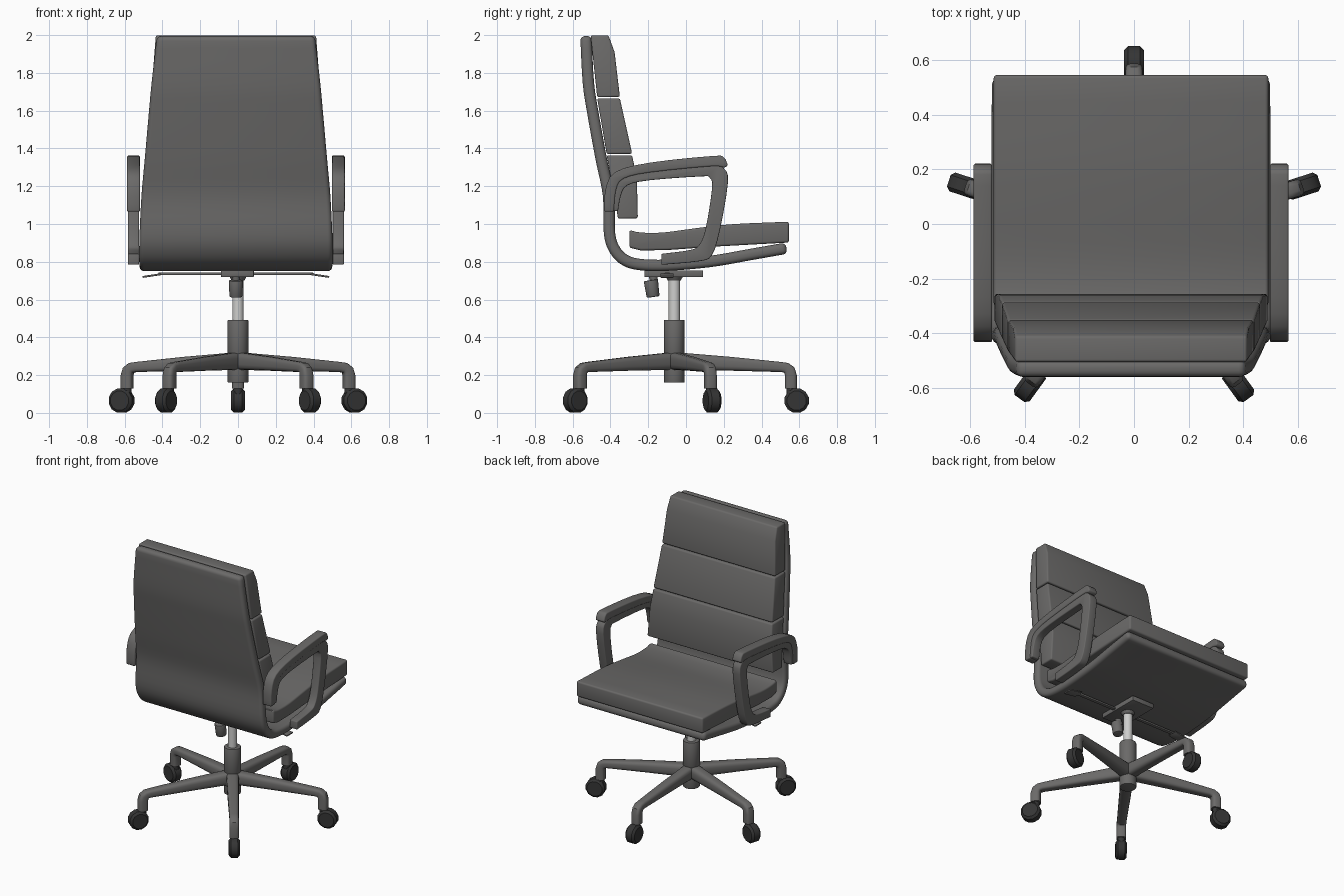
import bpy, bmesh, math
from mathutils import Vector, Matrix

if "Cube" in bpy.data.objects:
    bpy.data.objects.remove(bpy.data.objects["Cube"])

OX = -0.011       # the upper chair sits slightly left of the base
CY = -0.062       # y of the centre column


def material(name, rgb):
    m = bpy.data.materials.new(name)
    m.diffuse_color = (*rgb, 1)
    m.use_nodes = True
    m.node_tree.nodes["Principled BSDF"].inputs["Base Color"].default_value = m.diffuse_color
    return m


GREY = material("dark grey", (0.145, 0.142, 0.139))
BLACK = material("wheel black", (0.035, 0.035, 0.035))
CHROME = material("light metal", (0.62, 0.62, 0.61))


def finish(name, bm, mat, bevel=0, segs=3, solid=0):
    bmesh.ops.recalc_face_normals(bm, faces=bm.faces)
    me = bpy.data.meshes.new(name)
    bm.to_mesh(me)
    bm.free()
    me.materials.append(mat)
    ob = bpy.data.objects.new(name, me)
    bpy.context.collection.objects.link(ob)
    if solid:
        s = ob.modifiers.new("solid", 'SOLIDIFY')
        s.thickness, s.offset = solid, 0
    if bevel:
        b = ob.modifiers.new("bevel", 'BEVEL')
        b.width, b.segments, b.limit_method = bevel, segs, 'ANGLE'
        b.angle_limit = math.radians(35)
    bpy.ops.object.select_all(action='DESELECT')
    ob.select_set(True)
    bpy.context.view_layer.objects.active = ob
    if bevel or solid:
        bpy.ops.object.convert(target='MESH')
    bpy.ops.object.shade_smooth_by_angle(angle=math.radians(35))
    return ob


def spline(pts, n=4):
    """Catmull-Rom points through an open path."""
    p = [Vector(q) for q in pts]
    p = [2 * p[0] - p[1]] + p + [2 * p[-1] - p[-2]]
    out = []
    for i in range(1, len(p) - 2):
        a, b, c, d = p[i - 1:i + 3]
        for k in range(n):
            t = k / n
            out.append(0.5 * (2 * b + (c - a) * t + (2 * a - 5 * b + 4 * c - d) * t * t
                              + (3 * b - a - 3 * c + d) * t ** 3))
    return out + [p[-2]]


def prism(name, profile, x, half, mat, bevel):
    """Side profile (y, z) stretched along x; half(z) is the half width."""
    bm = bmesh.new()
    sides = [[bm.verts.new((x + s * half(p[1]), p[0], p[1])) for p in profile] for s in (-1, 1)]
    n = len(profile)
    bm.faces.new(sides[0])
    bm.faces.new(sides[1])
    for i in range(n):
        j = (i + 1) % n
        bm.faces.new((sides[0][i], sides[0][j], sides[1][j], sides[1][i]))
    return finish(name, bm, mat, bevel)


def cylinder(name, loc, r1, r2, depth, mat, sides=32, rot=None, bevel=0, segs=2):
    bm = bmesh.new()
    bmesh.ops.create_cone(bm, cap_ends=True, segments=sides, radius1=r1, radius2=r2, depth=depth,
                          matrix=Matrix.Translation(loc) @ (rot or Matrix()))
    return finish(name, bm, mat, bevel, segs)


def box(name, loc, size, mat, bevel=0.004, rot=None):
    bm = bmesh.new()
    bmesh.ops.create_cube(bm, size=1, matrix=Matrix.Translation(loc) @ (rot or Matrix())
                          @ Matrix.Diagonal((*size, 1)))
    return finish(name, bm, mat, bevel, 2)


# Curved shell: one sheet from the top of the back to the seat's front edge
path = spline([(-.53, 1.995, .418), (-.517, 1.75, .446), (-.495, 1.6, .46), (-.45, 1.35, .482),
               (-.41, 1.15, .50), (-.405, .95, .51), (-.375, .86, .512), (-.32, .807, .512),
               (-.24, .785, .51), (-.1, .782, .51), (.13, .802, .51), (.35, .84, .51),
               (.532, .872, .508)])
bm = bmesh.new()
rows = [[bm.verts.new((OX + s * w, y, z)) for s in (-1, 1)] for y, z, w in path]
for a, b in zip(rows, rows[1:]):
    bm.faces.new((a[0], a[1], b[1], b[0]))
finish("shell", bm, GREY, .024, 4, .06)


# Back cushions, tapering with the shell
def back_half(z):
    return .424 + (2.0 - z) * .078


prism("upper_back_cushion", [(-.505, 1.998), (-.41, 1.998), (-.378, 1.91), (-.365, 1.8),
                             (-.35, 1.673), (-.47, 1.671)], OX, back_half, GREY, .01)
prism("middle_back_cushion", [(-.47, 1.665), (-.35, 1.665), (-.32, 1.53), (-.285, 1.372),
                              (-.42, 1.37)], OX, back_half, GREY, .01)
prism("lower_back_cushion", [(-.42, 1.363), (-.285, 1.363), (-.26, 1.24), (-.255, 1.03),
                             (-.36, 1.028), (-.38, 1.15)], OX, back_half, GREY, .01)

# Seat cushion
top = spline([(-.30, .968), (-.24, .955), (-.12, .955), (.07, .98), (.26, 1.0), (.545, 1.012)], 3)
prism("seat_cushion", [tuple(p) for p in top] + [(.545, .902), (.18, .882), (-.1, .862),
                                                 (-.24, .86), (-.30, .875)],
      OX, lambda z: .502, GREY, .012)

# Armrests: a pad on top and an open frame below
pad_top = spline([(-.432, 1.065), (-.427, 1.18), (-.375, 1.275), (-.19, 1.325), (.14, 1.36),
                  (.2, 1.353), (.222, 1.31)], 3)
pad_low = spline([(.205, 1.298), (.13, 1.305), (-.19, 1.273), (-.33, 1.24), (-.37, 1.18),
                  (-.382, 1.065)], 3)
fr_out = spline([(-.40, 1.068), (-.39, 1.18), (-.335, 1.245), (-.19, 1.278), (.13, 1.31),
                 (.2, 1.295), (.222, 1.22), (.18, .97), (.137, .835), (.07, .803),
                 (-.13, .784)], 3)
fr_in = spline([(-.13, .842), (.02, .862), (.07, .89), (.105, .98), (.138, 1.19), (.125, 1.245),
                (.08, 1.252), (-.19, 1.232), (-.31, 1.205), (-.345, 1.15), (-.36, 1.068)], 3)
for side, s in (("left", -1), ("right", 1)):
    x = OX + s * .542
    prism(side + "_arm_pad", [tuple(p) for p in pad_top + pad_low], x, lambda z: .0345, GREY, .008)
    prism(side + "_arm_frame", [tuple(p) for p in fr_out + fr_in], x, lambda z: .03, GREY, .006)

# Tilt mechanism, side levers and tension knob under the seat
box("mechanism_plate", (-.003, -.065, .737), (.175, .31, .035), GREY)
cylinder("mechanism_cone", (0, CY, .715), .034, .05, .03, GREY)
for s in (-1, 1):
    box("lever_bar", (OX + s * .22, -.1, .737), (.38, .025, .014), GREY)
    box("lever_paddle", (OX + s * .445, -.1, .727), (.1, .07, .01), GREY,
        rot=Matrix.Rotation(s * .15, 4, 'Y'))
tilt = Matrix.Rotation(math.radians(8), 4, 'X')
cylinder("knob_neck", (OX, -.172, .71), .022, .022, .08, GREY, 20, tilt)
cylinder("tension_knob", (OX, -.18, .658), .034, .038, .09, GREY, 20, tilt, .006)

# Gas lift column
cylinder("gas_lift", (0, CY, .6), .03, .03, .24, CHROME)
cylinder("column_sleeve", (0, CY, .4), .055, .055, .185, GREY, bevel=.005)
cylinder("column_foot", (0, CY, .235), .055, .055, .15, GREY, bevel=.005)

# Five legs, each bending down into a caster
stations = [(0, .275, 0, .042, .047), (.3, .26, 0, .037, .037), (.565, .243, 0, .031, .027),
            (.592, .239, 25, .031, .028), (.61, .225, 60, .031, .031), (.617, .2, 90, .032, .032),
            (.617, .13, 90, .032, .032)]
N = 16
for k in range(5):
    turn = Matrix.Translation((0, CY, 0)) @ Matrix.Rotation(math.radians(90 + 72 * k), 4, 'Z')
    bm = bmesh.new()
    rings = []
    for r, z, ang, hw, hh in stations:
        a = math.radians(ang)
        ring = []
        for i in range(N):
            t = 2 * math.pi * (i + .5) / N
            u, v = [math.copysign(abs(f) ** .6, f) for f in (math.cos(t), math.sin(t))]
            ring.append(bm.verts.new(turn @ Vector((r + hh * v * math.sin(a), hw * u,
                                                    z + hh * v * math.cos(a)))))
        rings.append(ring)
    for a, b in zip(rings, rings[1:]):
        for i in range(N):
            bm.faces.new((a[i], a[(i + 1) % N], b[(i + 1) % N], b[i]))
    bm.faces.new(rings[0])
    bm.faces.new(rings[-1])
    finish("base_leg", bm, GREY)

    axle = Matrix.Rotation(math.pi / 2, 4, 'X')
    wheel = cylinder("caster_wheels", (.648, 0, .065), .0665, .0665, .072, BLACK, 12,
                     axle @ Matrix.Rotation(math.pi / 12, 4, 'Z'), .014, 1)
    stem = cylinder("caster_stem", (.617, 0, .115), .024, .024, .05, BLACK, 12)
    for ob in (wheel, stem):
        ob.matrix_world = turn
